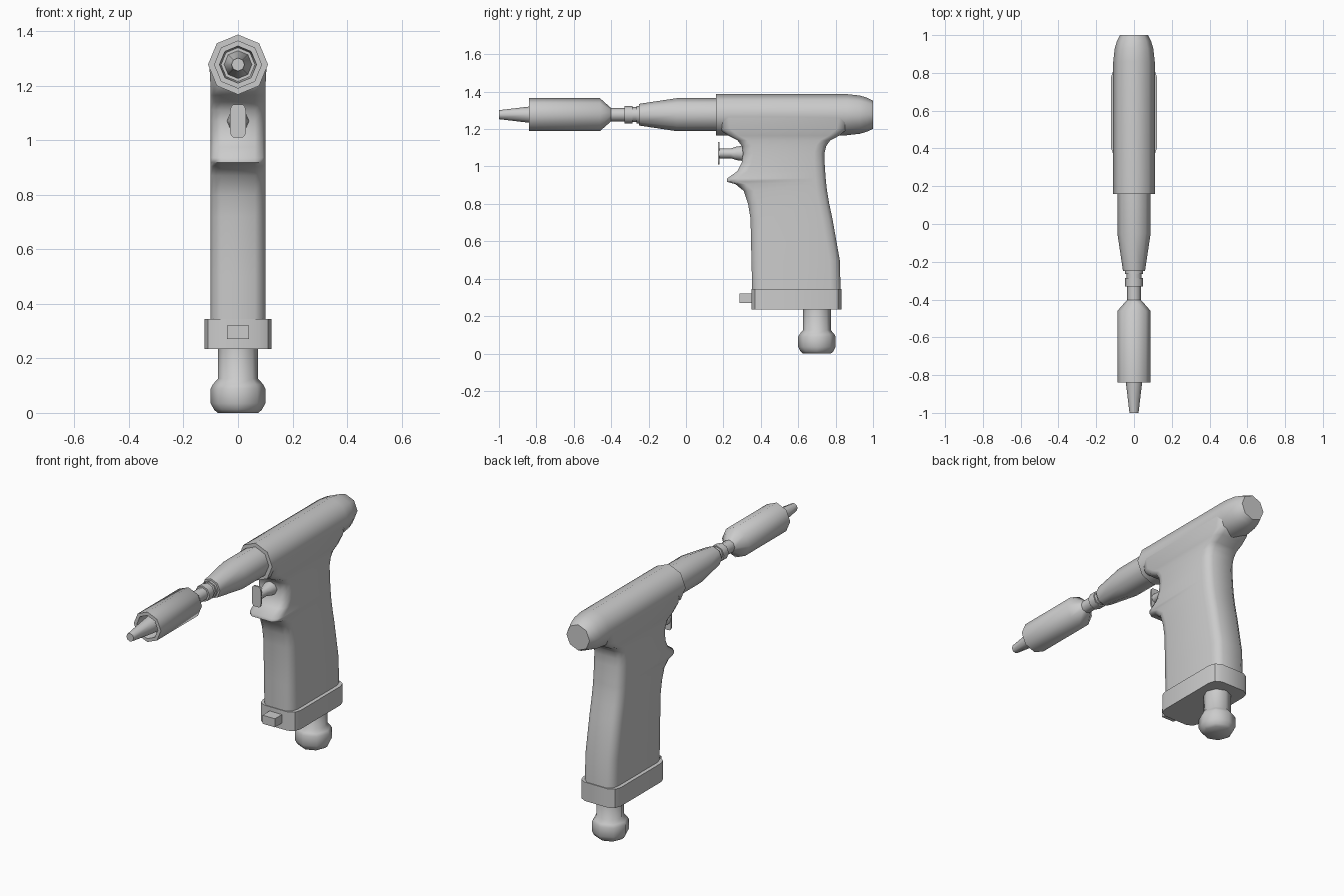
import bpy, bmesh, math
from mathutils import Vector

if "Cube" in bpy.data.objects:
    bpy.data.objects.remove(bpy.data.objects["Cube"])

AXIS_Z = 1.277  # height of the barrel axis


def loft(name, rings, angle=50):
    """Skin a list of equal-length point rings and cap both ends."""
    bm = bmesh.new()
    vr = [[bm.verts.new(p) for p in ring] for ring in rings]
    n = len(vr[0])
    for a, b in zip(vr, vr[1:]):
        for i in range(n):
            j = (i + 1) % n
            bm.faces.new((a[i], a[j], b[j], b[i]))
    bm.faces.new(vr[0])
    bm.faces.new(vr[-1])
    bmesh.ops.recalc_face_normals(bm, faces=bm.faces)
    me = bpy.data.meshes.new(name)
    bm.to_mesh(me)
    bm.free()
    ob = bpy.data.objects.new(name, me)
    bpy.context.collection.objects.link(ob)
    bpy.ops.object.select_all(action='DESELECT')
    ob.select_set(True)
    bpy.context.view_layer.objects.active = ob
    bpy.ops.object.shade_smooth_by_angle(angle=math.radians(angle))
    return ob


def lathe_y(name, profile, z=AXIS_Z, n=8):
    """Turned part along y; profile is (y, radius)."""
    return loft(name, [[(r * math.sin(math.tau * i / n), y, z + r * math.cos(math.tau * i / n))
                        for i in range(n)] for y, r in profile])


def lathe_z(name, profile, y, n=8):
    """Turned part along z; profile is (z, radius)."""
    return loft(name, [[(r * math.sin(math.tau * i / n), y + r * math.cos(math.tau * i / n), z)
                        for i in range(n)] for z, r in profile])


def section(a, b, w, c=0.055):
    """Rounded slab outline from a to b, half width w, corner length c."""
    half = [(0.62 * w, a), (0.9 * w, a + 0.35 * c), (w, a + c),
            (w, b - c), (0.9 * w, b - 0.35 * c), (0.62 * w, b)]
    return half + [(-x, t) for x, t in reversed(half)]


# Barrel housing with rounded rear
lathe_y("barrel_housing", [(0.16, 0.11), (0.86, 0.11), (0.93, 0.102), (0.97, 0.09), (1.0, 0.075)])

# Tapered nose, drive shaft and collar
lathe_y("nose_cone", [(0.18, 0.088), (-0.05, 0.088), (-0.25, 0.058)])
lathe_y("drive_shaft", [(-0.24, 0.047), (-0.265, 0.047), (-0.265, 0.036), (-0.42, 0.036)])
lathe_y("shaft_collar", [(-0.245, 0.040), (-0.285, 0.040), (-0.285, 0.047), (-0.33, 0.047), (-0.33, 0.03)])

# Chuck sleeve with a recessed mouth, and the tip inside it
lathe_y("chuck_sleeve", [(-0.40, 0.035), (-0.46, 0.088), (-0.84, 0.088), (-0.84, 0.068), (-0.76, 0.062)])
lathe_y("chuck_tip", [(-0.75, 0.052), (-0.84, 0.043), (-1.0, 0.024)])

# Grip: (z, front y, back y, half width), with finger rest and flared top
GRIP = [(0.30, 0.355, 0.828, 0.10), (0.50, 0.35, 0.822, 0.10), (0.72, 0.345, 0.783, 0.10),
        (0.80, 0.332, 0.766, 0.10), (0.87, 0.308, 0.754, 0.10), (0.905, 0.265, 0.75, 0.10),
        (0.918, 0.22, 0.749, 0.10), (0.936, 0.22, 0.747, 0.10), (0.975, 0.275, 0.744, 0.10),
        (1.02, 0.298, 0.741, 0.10), (1.07, 0.305, 0.74, 0.10), (1.11, 0.298, 0.75, 0.10),
        (1.14, 0.275, 0.772, 0.10), (1.165, 0.225, 0.82, 0.10), (1.20, 0.18, 0.86, 0.101),
        (1.277, 0.17, 0.88, 0.105)]
loft("grip", [[(x, y, z) for x, y in section(a, b, w)] for z, a, b, w in GRIP])

# Grip base plate
loft("grip_base", [[(x, y, z) for x, y in section(0.35, 0.832, 0.122)] for z in (0.235, 0.345)], 40)

# Small block on the front of the base
loft("base_switch", [[(x, y, z) for x, z in ((-0.04, 0.27), (0.04, 0.27), (0.04, 0.32), (-0.04, 0.32))]
                     for y in (0.285, 0.37)], 30)

# Air hose plug
lathe_z("hose_plug", [(0.25, 0.074), (0.125, 0.074), (0.105, 0.092), (0.09, 0.10),
                      (0.035, 0.10), (0.012, 0.088), (0.0, 0.075)], 0.70)

# Trigger stem and plate
lathe_y("trigger_stem", [(0.175, 0.026), (0.24, 0.026), (0.27, 0.036), (0.34, 0.045)], 1.07)
loft("trigger_plate", [[(x, y, z) for x, z in section(1.01, 1.13, 0.029, 0.025)] for y in (0.17, 0.18)], 40)
